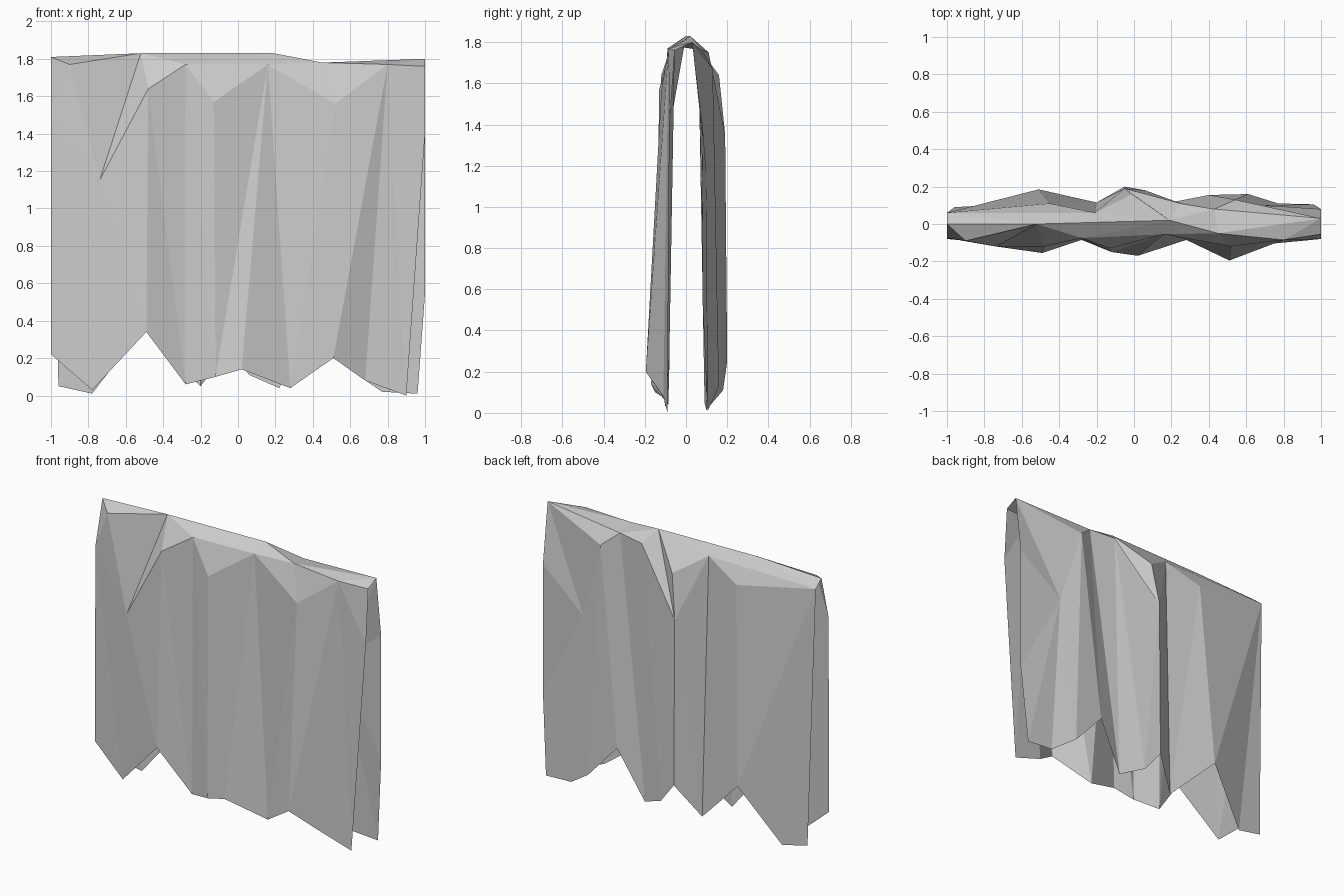
import bpy
import bmesh

default_cube = bpy.data.objects.get("Cube")
if default_cube:
    bpy.data.objects.remove(default_cube)

bm = bmesh.new()
points = {}


def chain(names, coords):
    """Create one named vertex per coordinate and return the vertices in order."""
    verts = [bm.verts.new(co) for co in coords]
    points.update(zip(names.split(), verts))
    return verts


def strip(upper, lower, steps):
    """Stitch two chains with triangles: u advances the upper chain, d the lower one."""
    i = j = 0
    for step in steps:
        if step == "u":
            bm.faces.new((upper[i], lower[j], upper[i + 1]))
            i += 1
        else:
            bm.faces.new((upper[i], lower[j], lower[j + 1]))
            j += 1


def fan(centre, rim):
    """Triangles from one named point to each pair along a rim of named points."""
    names = rim.split()
    for first, second in zip(names, names[1:]):
        bm.faces.new((points[centre], points[first], points[second]))


# Ridge where the cloth hangs over its line
chain("ridge_a ridge_b ridge_c ridge_d ridge_e", [
    (-1, 0, 1.81), (-.52, 0, 1.83), (.19, .02, 1.83), (.45, -.05, 1.78), (1, .03, 1.8)])

# Front sheet: pleat tops, hem, and two corner points
front_tops = chain("edge tuck pleat_a valley_a pleat_b valley_b pleat_c valley_c end", [
    (-1, -.075, 1.52), (-.74, -.12, 1.15), (-.48, -.12, 1.64),
    (-.28, -.075, 1.77), (-.13, -.13, 1.57), (.16, -.055, 1.77),
    (.52, -.12, 1.56), (.8, -.085, 1.77), (1, -.08, 1.4)])
front_hem = chain("", [
    (-1, -.08, .22), (-.78, -.1, .03), (-.49, -.155, .34), (-.28, -.085, .06),
    (-.12, -.15, .1), (.02, -.17, .14), (.28, -.085, .04), (.51, -.195, .2),
    (.68, -.11, .08), (.9, -.09, 0)])
chain("corner_a corner_b", [(-.9, -.09, 1.77), (1, -.055, 1.76)])
strip(front_tops, front_hem, "dudu" "dudu" "uddu" "duddu")

# Front shoulder between ridge and pleats
fan("ridge_a", "edge corner_a ridge_b")
fan("corner_a", "edge tuck ridge_b")
fan("ridge_b", "tuck pleat_a valley_a ridge_c")
fan("valley_a", "pleat_b valley_b ridge_c")
fan("ridge_d", "ridge_c valley_b pleat_c valley_c ridge_e")
fan("valley_c", "end corner_b ridge_e")

# Back sheet: pleat tops, hem, and two extra points
back_tops = chain("back_edge fold_a dip_a back_tuck dip_b dip_c fold_c crease side", [
    (-1, .06, 1.76), (-.45, .11, 1.66), (-.21, .06, 1.77),
    (-.05, .19, 1.35), (.25, .11, 1.75), (.43, .08, 1.76),
    (.54, .13, 1.67), (.69, .1, 1.15), (1, .08, .55)])
back_hem = chain("", [
    (-.96, .09, .05), (-.78, .1, .01), (-.51, .185, .36), (-.2, .115, .05),
    (-.05, .2, .25), (.06, .18, .11), (.22, .12, .04), (.4, .155, .36),
    (.61, .16, .13), (.77, .11, .02), (.96, .105, .01)])
chain("fold_b back_corner", [(-.01, .16, 1.64), (1, .08, 1.4)])
strip(back_tops, back_hem, "ddud" "uudd" "udud" "ududdu")

# Back shoulder between ridge and pleats
fan("ridge_b", "ridge_a back_edge dip_a ridge_c")
fan("dip_a", "back_edge fold_a")
fan("dip_a", "back_tuck fold_b ridge_c")
fan("ridge_c", "fold_b back_tuck dip_b dip_c ridge_d")
fan("ridge_e", "ridge_d dip_c fold_c crease back_corner")
fan("crease", "side back_corner")

# Consistent outward facing, judged on the front sheet
bmesh.ops.recalc_face_normals(bm, faces=bm.faces[:])
bm.normal_update()
if sum(f.normal.y for f in front_hem[4].link_faces) > 0:
    bmesh.ops.reverse_faces(bm, faces=bm.faces[:])

mesh = bpy.data.meshes.new("draped_cloth")
bm.to_mesh(mesh)
bm.free()
cloth = bpy.data.objects.new("draped_cloth", mesh)
bpy.context.collection.objects.link(cloth)

# Plain grey fabric
grey = (.6, .6, .6, 1)
fabric = bpy.data.materials.new("grey_fabric")
fabric.use_nodes = True
fabric.diffuse_color = grey
fabric.node_tree.nodes["Principled BSDF"].inputs["Base Color"].default_value = grey
mesh.materials.append(fabric)
